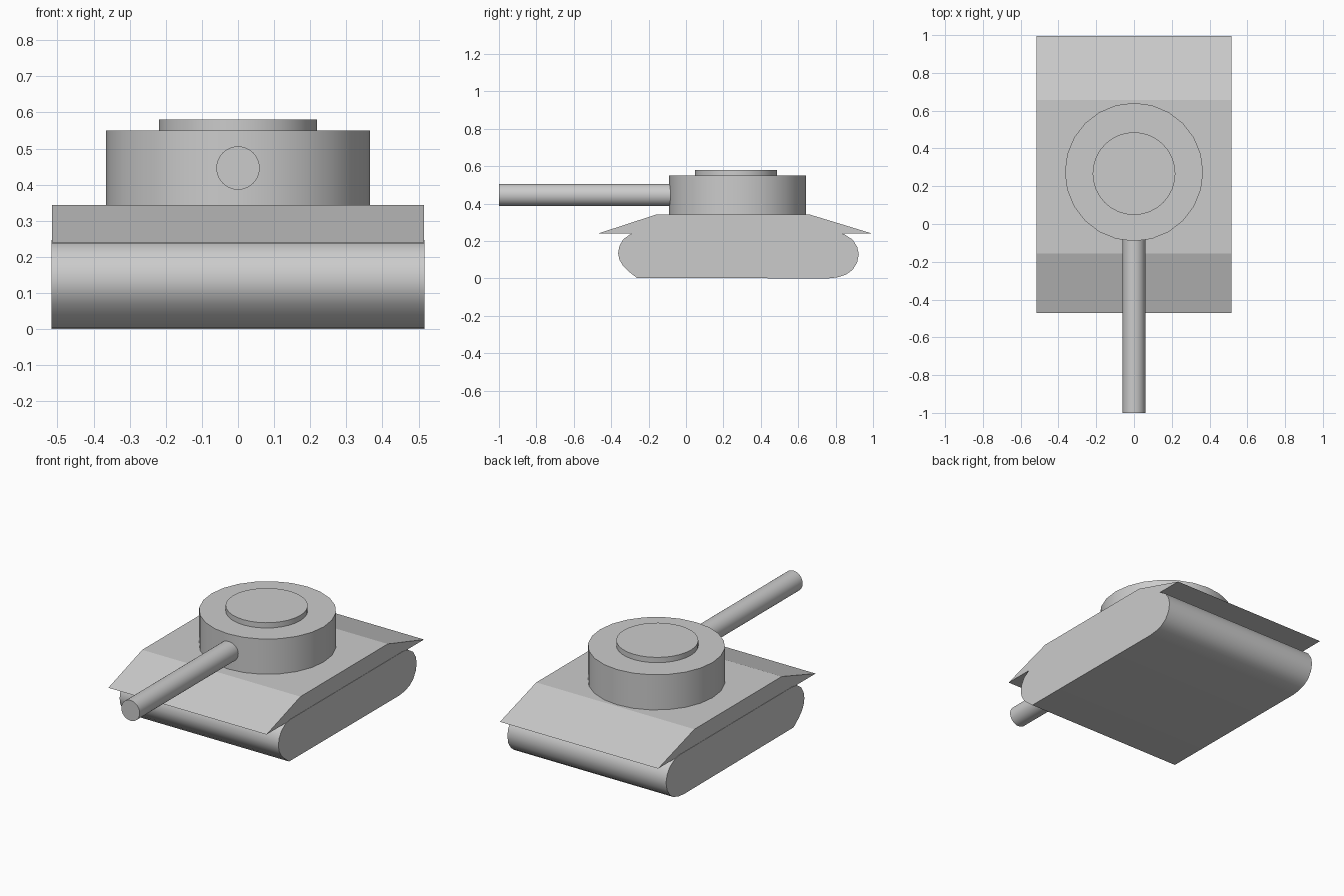
import bpy, bmesh, math

if "Cube" in bpy.data.objects:
    bpy.data.objects.remove(bpy.data.objects["Cube"])


def smooth(obj, angle):
    bpy.ops.object.select_all(action='DESELECT')
    obj.select_set(True)
    bpy.context.view_layer.objects.active = obj
    bpy.ops.object.shade_smooth_by_angle(angle=math.radians(angle))


def extrude_profile(name, points, half_width, angle=None):
    """Extrude a (y, z) outline across x."""
    bm = bmesh.new()
    face = bm.faces.new([bm.verts.new((-half_width, y, z)) for y, z in points])
    res = bmesh.ops.extrude_face_region(bm, geom=[face], use_keep_orig=True)
    verts = [v for v in res['geom'] if isinstance(v, bmesh.types.BMVert)]
    bmesh.ops.translate(bm, verts=verts, vec=(2 * half_width, 0, 0))
    bmesh.ops.recalc_face_normals(bm, faces=bm.faces)
    mesh = bpy.data.meshes.new(name)
    bm.to_mesh(mesh)
    bm.free()
    obj = bpy.data.objects.new(name, mesh)
    bpy.context.collection.objects.link(obj)
    if angle:
        smooth(obj, angle)
    return obj


def cylinder(name, sides, radius, depth, location, rotation=(0, 0, 0)):
    bpy.ops.mesh.primitive_cylinder_add(vertices=sides, radius=radius, depth=depth,
                                        location=location, rotation=rotation)
    obj = bpy.context.object
    obj.name = name
    smooth(obj, 35)


# Upper hull with sloping front and rear plates
extrude_profile("hull", [(-0.47, 0.24), (0.995, 0.24), (0.657, 0.343), (-0.155, 0.343)], 0.515)

# Running gear with rounded ends
extrude_profile("track_body", [
    (-0.263, 0.003), (-0.31, 0.04), (-0.337, 0.068), (-0.356, 0.10), (-0.363, 0.135),
    (-0.356, 0.173), (-0.335, 0.21), (-0.295, 0.238), (-0.25, 0.246),
    (0.80, 0.246), (0.845, 0.237), (0.89, 0.208), (0.915, 0.17), (0.924, 0.13),
    (0.915, 0.085), (0.89, 0.045), (0.855, 0.02), (0.81, 0.006), (0.76, 0.0),
], 0.517, 35)

# Turret, hatch and gun
cylinder("turret", 24, 0.366, 0.208, (0, 0.275, 0.446))
cylinder("hatch", 32, 0.219, 0.04, (0, 0.267, 0.561))
cylinder("gun_barrel", 32, 0.06, 0.96, (0, -0.52, 0.446), (math.pi / 2, 0, 0))
